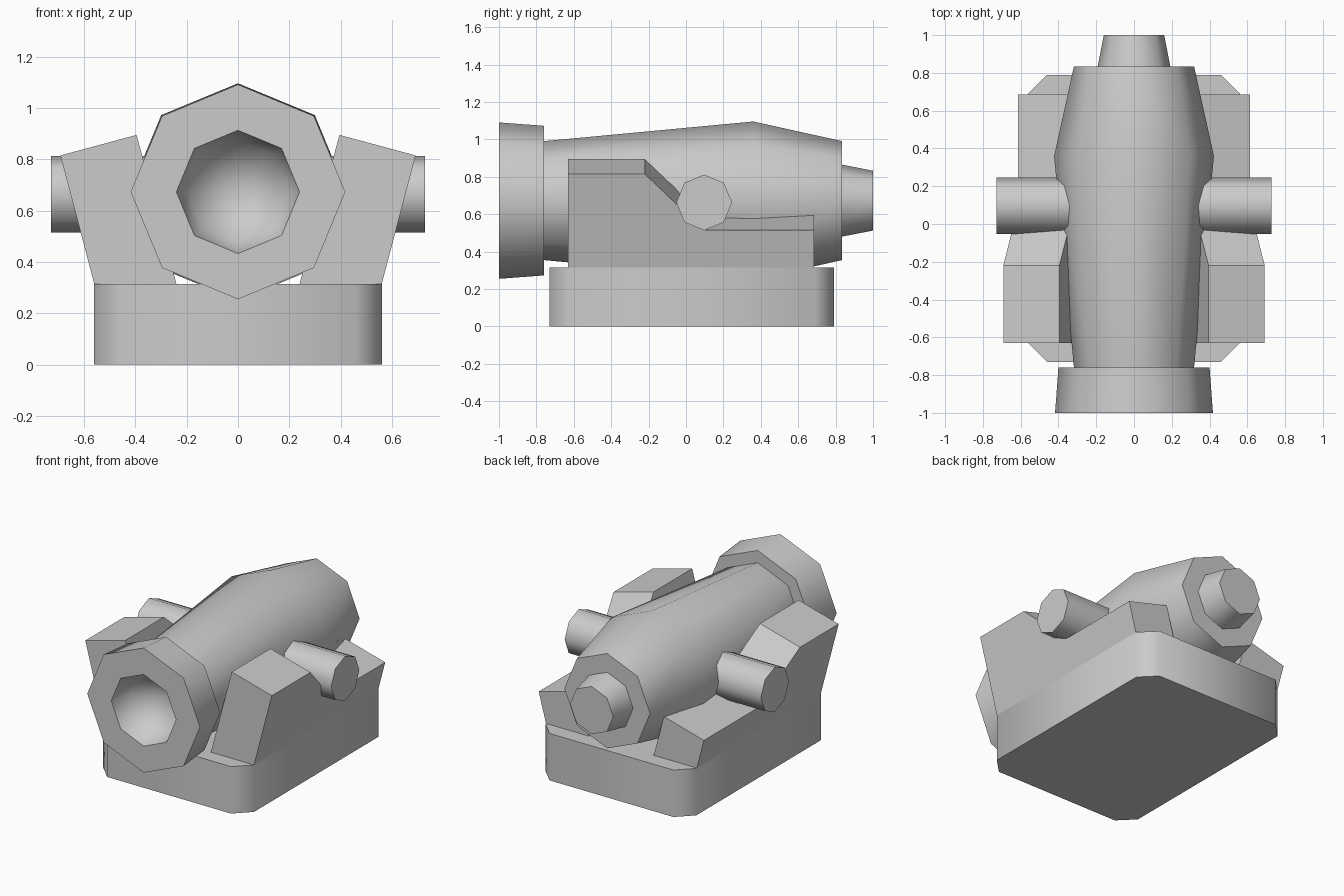
import bpy, bmesh
from math import pi, sin, cos, radians

if "Cube" in bpy.data.objects:
    bpy.data.objects.remove(bpy.data.objects["Cube"])


def finish(name, bm, smooth=False):
    bmesh.ops.recalc_face_normals(bm, faces=bm.faces)
    mesh = bpy.data.meshes.new(name)
    bm.to_mesh(mesh)
    bm.free()
    obj = bpy.data.objects.new(name, mesh)
    bpy.context.collection.objects.link(obj)
    if smooth:
        bpy.ops.object.select_all(action='DESELECT')
        obj.select_set(True)
        bpy.context.view_layer.objects.active = obj
        bpy.ops.object.shade_smooth_by_angle(angle=radians(60))
    return obj


def loft(name, rings, smooth=False):
    """Join rings of points into a closed solid with capped ends."""
    bm = bmesh.new()
    loops = [[bm.verts.new(p) for p in ring] for ring in rings]
    for a, b in zip(loops, loops[1:]):
        n = len(a)
        for i in range(n):
            j = (i + 1) % n
            bm.faces.new((a[i], a[j], b[j], b[i]))
    bm.faces.new(loops[0])
    bm.faces.new(loops[-1])
    bmesh.ops.remove_doubles(bm, verts=bm.verts, dist=1e-5)
    return finish(name, bm, smooth)


ANGLES = [i * pi / 4 for i in range(8)]

# Base block with chamfered corners
X, Y0, Y1, C = 0.56, -0.73, 0.79, 0.1
outline = [(X - C, Y0), (X, Y0 + C), (X, Y1 - C), (X - C, Y1),
           (C - X, Y1), (-X, Y1 - C), (-X, Y0 + C), (C - X, Y0)]
loft("base", [[(x, y, z) for x, y in outline] for z in (0, 0.315)], True)

# Barrel: octagonal lathe along y, from the bottom of the bore to the rear knob
bm = bmesh.new()
profile = [(0, -0.75), (0.2, -0.86), (0.24, -1), (0.418, -1), (0.4, -0.76),
           (0.318, -0.76), (0.423, 0.36), (0.318, 0.835), (0.192, 0.835),
           (0.16, 1), (0, 1)]
rings = []
for r, y in profile:
    if r == 0:
        rings.append([bm.verts.new((0, y, 0.673))] * 8)
    else:
        rings.append([bm.verts.new((r * cos(a), y, 0.673 + r * sin(a))) for a in ANGLES])
for a, b in zip(rings, rings[1:]):
    for i in range(8):
        j = (i + 1) % 8
        bm.faces.new(list(dict.fromkeys((a[i], a[j], b[j], b[i]))))
finish("barrel", bm, True)

# Trunnion pin passing through the barrel
loft("trunnion", [[(x, 0.097 + 0.149 * cos(a), 0.663 + 0.149 * sin(a)) for a in ANGLES]
                  for x in (-0.728, 0.728)], True)

# Leaning carriage cheeks with a stepped top
steps = [(-0.63, 0.815), (-0.22, 0.815), (0.095, 0.515), (0.685, 0.515)]
for side, label in ((1, "right"), (-1, "left")):
    outer = [(side * 0.56, -0.63, 0.315)]
    inner = [(side * 0.24, -0.63, 0.315)]
    for y, z in steps:
        x = 0.56 + (z - 0.315) * 0.264
        outer.append((side * x, y, z))
        inner.append((side * (x - 0.297), y, z + 0.08))
    outer.append((side * 0.56, 0.685, 0.315))
    inner.append((side * 0.24, 0.685, 0.315))
    loft("cheek_" + label, [outer, inner])
